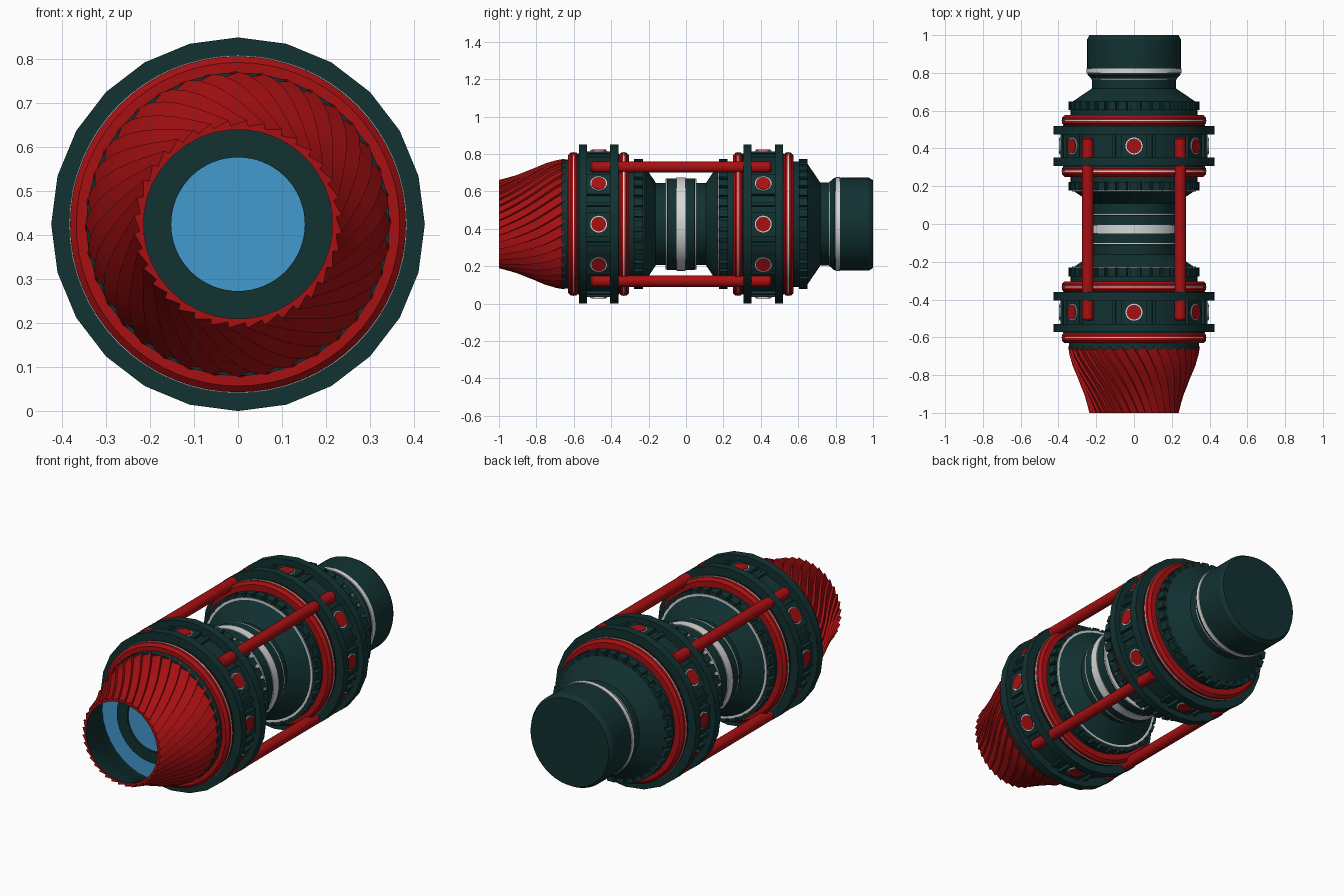
import bpy, bmesh, math
from mathutils import Matrix, Vector

if "Cube" in bpy.data.objects:
    bpy.data.objects.remove(bpy.data.objects["Cube"])

CZ = 0.425          # height of the long axis
MID = -0.027        # mirror plane between the two drums


def material(name, rgb):
    m = bpy.data.materials.new(name)
    m.diffuse_color = (*rgb, 1)
    m.use_nodes = True
    m.node_tree.nodes["Principled BSDF"].inputs["Base Color"].default_value = m.diffuse_color
    return m


TEAL = material("dark teal", (0.006, 0.031, 0.031))
RED = material("red", (0.39, 0.005, 0.006))
WHITE = material("off white", (0.68, 0.68, 0.68))
BLUE = material("lens blue", (0.055, 0.32, 0.62))


def finish(name, bm, mats, smooth=True):
    bmesh.ops.remove_doubles(bm, verts=bm.verts, dist=1e-5)
    bmesh.ops.recalc_face_normals(bm, faces=bm.faces)
    me = bpy.data.meshes.new(name)
    bm.to_mesh(me)
    bm.free()
    for m in mats:
        me.materials.append(m)
    ob = bpy.data.objects.new(name, me)
    bpy.context.collection.objects.link(ob)
    if smooth:
        bpy.ops.object.select_all(action='DESELECT')
        ob.select_set(True)
        bpy.context.view_layer.objects.active = ob
        bpy.ops.object.shade_smooth_by_angle(angle=math.radians(30))
    return ob


def polar(r, a, y):
    return Vector((r * math.cos(a), y, CZ + r * math.sin(a)))


def lathe(name, pts, mat, seg=64, closed=True):
    """Turn a (y, radius) profile around the long axis."""
    bm = bmesh.new()
    rows = [[bm.verts.new(polar(r, 2 * math.pi * i / seg, y)) for i in range(seg)]
            for y, r in pts]
    pairs = list(zip(rows, rows[1:])) + ([(rows[-1], rows[0])] if closed else [])
    for p, q in pairs:
        for i in range(seg):
            j = (i + 1) % seg
            bm.faces.new((p[i], p[j], q[j], q[i]))
    return finish(name, bm, [mat])


def band(name, y0, y1, r0, r1, mat, seg=64, bevel=0.0):
    b = bevel
    pts = [(y0, r0), (y0, r1 - b), (y0 + b, r1), (y1 - b, r1), (y1, r1 - b), (y1, r0)]
    if not b:
        pts = [(y0, r0), (y0, r1), (y1, r1), (y1, r0)]
    return lathe(name, pts, mat, seg)


def radial(r, a, y):
    """Matrix with local z pointing outward from the axis."""
    return Matrix.Translation(polar(r, a, y)) @ Matrix.Rotation(math.pi / 2 - a, 4, 'Y')


def boxes(name, angles, r, y, size, mat):
    bm = bmesh.new()
    for a in angles:
        bmesh.ops.create_cube(bm, size=1, matrix=radial(r, a, y) @ Matrix.Diagonal((*size, 1)))
    finish(name, bm, [mat], False)


def discs(name, angles, r, y, radius, depth, mat):
    bm = bmesh.new()
    for a in angles:
        bmesh.ops.create_cone(bm, cap_ends=True, segments=24, radius1=radius,
                              radius2=radius, depth=depth, matrix=radial(r, a, y))
    finish(name, bm, [mat])


ports = [math.radians(d) for d in (0, 33.5, 90, 146.5, 180, 213.5, 270, 326.5)]
ribs = [math.radians(d) for d in (16, 74, 106, 164, 196, 254, 286, 344)]
teeth = [2 * math.pi * i / 36 for i in range(36)]

# Two mirrored drums: d points from the drum toward the middle of the model
for label, c, d in (("front", -0.467, 1), ("rear", 0.413, -1)):
    def ring(name, t0, t1, *args, **kw):
        y0, y1 = sorted((c + d * t0, c + d * t1))
        band(f"{label}_{name}", y0, y1, *args, **kw)

    ring("drum", -0.11, 0.11, 0.28, 0.377, TEAL, seg=48)
    boxes(f"{label}_drum_pads", ports, 0.374, c, (0.13, 0.128, 0.03), TEAL)
    boxes(f"{label}_drum_ribs", ribs, 0.377, c, (0.02, 0.128, 0.03), TEAL)
    discs(f"{label}_port_rims", ports, 0.384, c, 0.045, 0.02, WHITE)
    discs(f"{label}_ports", ports, 0.387, c, 0.039, 0.022, RED)
    for side, s in (("inner", 1), ("outer", -1)):
        ring(side + "_flange", s * 0.062, s * 0.106, 0.3, 0.425, TEAL, seg=24)
        ring(side + "_red_ring", s * 0.106, s * 0.163, 0.28, 0.382, RED, bevel=0.014)
        ring(side + "_white_line", s * 0.131, s * 0.137, 0.3, 0.3845, WHITE)
        if (label, side) == ("front", "outer"):
            continue
        # Toothed shoulder and cone down to the core
        lathe(f"{label}_{side}_shoulder",
              [(c + d * s * t, r) for t, r in ((0.15, 0.1), (0.15, 0.335), (0.19, 0.335),
               (0.19, 0.325), (0.235, 0.325), (0.305, 0.222), (0.305, 0.1))], TEAL)
        boxes(f"{label}_{side}_teeth", teeth, 0.33, c + d * s * 0.213,
              (0.042, 0.046, 0.034), TEAL)
    ring("shoulder_white_line", 0.236, 0.241, 0.27, 0.328, WHITE)

# Core between the drums
lathe("core", [(-0.2, 0.1), (-0.2, 0.22), (-0.11, 0.22), (-0.10, 0.245), (0.046, 0.245),
               (0.056, 0.22), (0.15, 0.22), (0.15, 0.1)], TEAL)
band("core_white_band", MID - 0.023, MID + 0.023, 0.2, 0.25, WHITE)
for i, s in enumerate((-1, 1)):
    y = MID + s * 0.078
    band(f"core_white_line_{i}", y - 0.004, y + 0.004, 0.2, 0.244, WHITE)

# Rear neck and end cap
lathe("rear_neck", [(0.69, 0.1), (0.69, 0.222), (0.79, 0.222), (0.79, 0.1)], TEAL)
lathe("end_cap", [(0.76, 0.0), (0.765, 0.222), (0.79, 0.245), (0.83, 0.248),
                  (0.978, 0.248), (1.0, 0.235), (1.0, 0.0)], TEAL, closed=False)
band("end_cap_white_band", 0.80, 0.823, 0.2, 0.251, WHITE)
band("neck_white_line", 0.764, 0.771, 0.2, 0.227, WHITE)

# Four long tie rods with rounded ends
for sx in (-1, 1):
    for sz in (-1, 1):
        bm = bmesh.new()
        prof = [(-0.51, 0), (-0.51, 0.024), (-0.502, 0.03),
                (0.448, 0.03), (0.456, 0.024), (0.456, 0)]
        vs = [bm.verts.new((r + sx * 0.245, y, CZ + sz * 0.305)) for y, r in prof]
        es = [bm.edges.new(p) for p in zip(vs, vs[1:])]
        bmesh.ops.spin(bm, geom=vs + es, cent=(sx * 0.245, 0, CZ + sz * 0.305),
                       axis=(0, 1, 0), angle=2 * math.pi, steps=20)
        finish(f"tie_rod_{'left' if sx < 0 else 'right'}_{'low' if sz < 0 else 'high'}",
               bm, [RED])

# Swirled nozzle of overlapping blades, dark inside
N, STEP, TWIST = 36, 0.013, math.radians(36)
curve = [(-1.0, 0.237), (-0.95, 0.249), (-0.9, 0.265), (-0.85, 0.284), (-0.8, 0.305),
         (-0.75, 0.325), (-0.7, 0.341), (-0.65, 0.349), (-0.645, 0.335)]
bm = bmesh.new()
outer, inner = [], []
for y, r in curve:
    turn = -TWIST * (-0.65 - y) / 0.35
    row = []
    for i in range(N):
        a = 2 * math.pi * i / N + turn
        row += [polar(r - STEP, a, y), polar(r, a + 0.02, y)]
    outer.append([bm.verts.new(p) for p in row])
    inner.append([bm.verts.new(polar(r - 0.022, 2 * math.pi * (k // 2) / N + turn
                                     + 0.02 * (k % 2), y)) for k in range(2 * N)])
for rows, idx in ((outer, 0), (inner, 1), ([outer[0], inner[0]], 0)):
    for p, q in zip(rows, rows[1:]):
        for k in range(2 * N):
            n = (k + 1) % (2 * N)
            bm.faces.new((p[k], p[n], q[n], q[k])).material_index = idx
finish("nozzle_blades", bm, [RED, TEAL])
band("nozzle_collar", -0.665, -0.57, 0.25, 0.345, TEAL)

# Lens inside the nozzle
lathe("lens", [(-0.725, 0.0), (-0.725, 0.312), (-0.65, 0.32), (-0.65, 0.0)], BLUE, closed=False)
band("lens_ring", -0.735, -0.72, 0.152, 0.215, TEAL)
